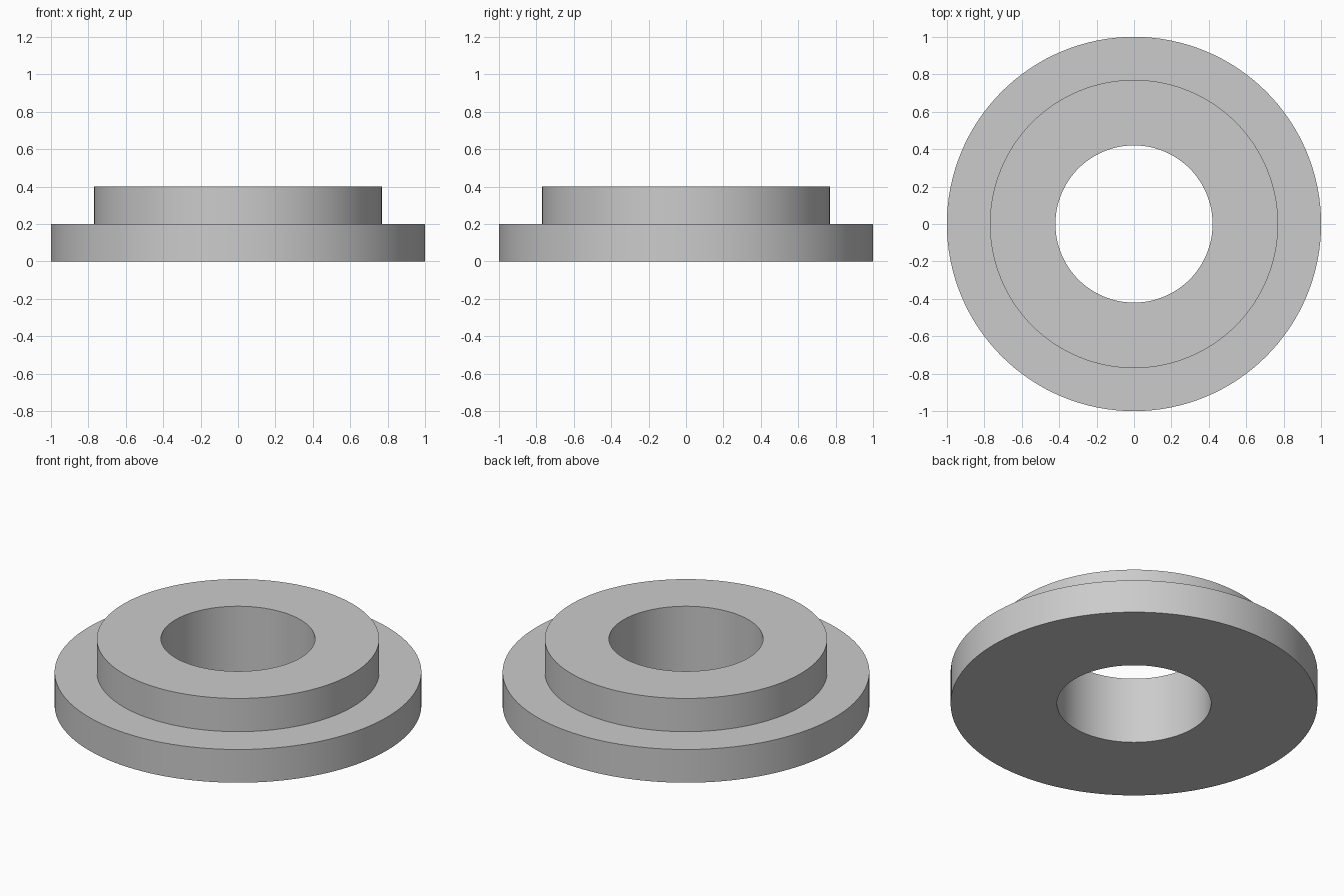
import bpy
import bmesh
from math import tau, radians
from mathutils import Matrix

cube = bpy.data.objects.get("Cube")
if cube:
    bpy.data.objects.remove(cube, do_unlink=True)

BORE, COLLAR, FLANGE = 0.42, 0.77, 1.0
STEP, TOP = 0.2, 0.4
SEGMENTS = 128

# Plain grey finish
grey = bpy.data.materials.new("plain_grey")
grey.use_nodes = True
colour = (0.6, 0.6, 0.6, 1)
grey.diffuse_color = colour
grey.node_tree.nodes["Principled BSDF"].inputs["Base Color"].default_value = colour

# Closed stepped cross-section, swept round the vertical axis
profile = [(BORE, 0), (FLANGE, 0), (FLANGE, STEP),
           (COLLAR, STEP), (COLLAR, TOP), (BORE, TOP)]
bm = bmesh.new()
rings = []
for i in range(SEGMENTS):
    turn = Matrix.Rotation(tau * i / SEGMENTS, 3, 'Z')
    ring = [bm.verts.new((r, 0, z)) for r, z in profile]
    for v in ring:
        v.co = turn @ v.co
    rings.append(ring)
for i, ring in enumerate(rings):
    following = rings[(i + 1) % SEGMENTS]
    for j in range(len(profile)):
        k = (j + 1) % len(profile)
        bm.faces.new((ring[j], following[j], following[k], ring[k]))
bmesh.ops.recalc_face_normals(bm, faces=bm.faces)

# Flanged ring with raised collar and through bore
mesh = bpy.data.meshes.new("flanged_ring")
bm.to_mesh(mesh)
bm.free()
mesh.materials.append(grey)
flanged_ring = bpy.data.objects.new("flanged_ring", mesh)
bpy.context.collection.objects.link(flanged_ring)

bpy.ops.object.select_all(action='DESELECT')
flanged_ring.select_set(True)
bpy.context.view_layer.objects.active = flanged_ring
bpy.ops.object.shade_smooth_by_angle(angle=radians(30))
